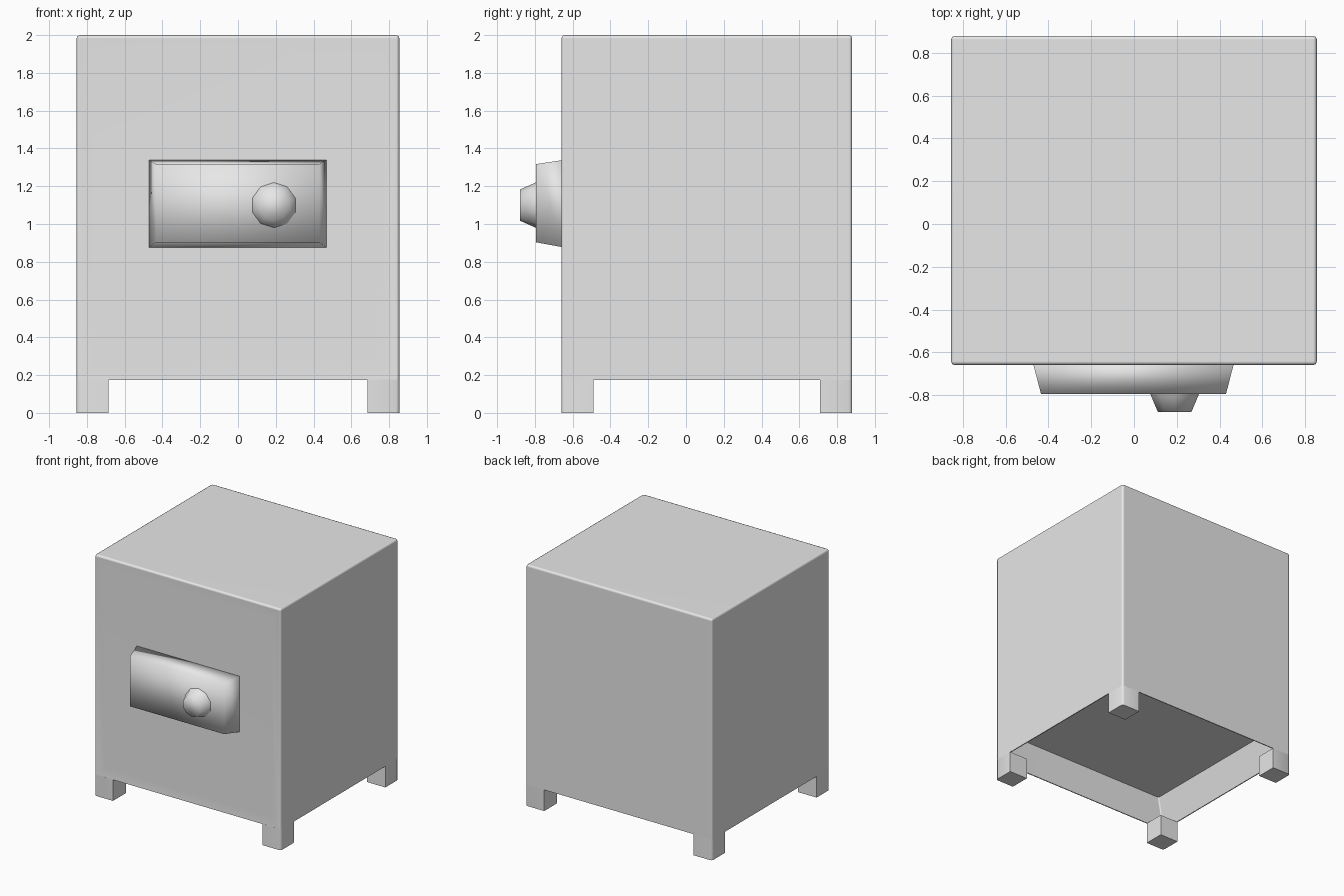
import bpy, bmesh, math
from mathutils import Matrix, Vector

cube = bpy.data.objects.get("Cube")
if cube:
    bpy.data.objects.remove(cube, do_unlink=True)

grey = bpy.data.materials.new("plain_grey")
grey.use_nodes = True
grey.diffuse_color = (0.8, 0.8, 0.8, 1)
grey.node_tree.nodes["Principled BSDF"].inputs["Base Color"].default_value = (0.8, 0.8, 0.8, 1)

HALF_W, FRONT, BACK, FLOOR, TOP = 0.855, -0.66, 0.88, 0.175, 2.0
LEG, ROUND = 0.17, 0.018


def box(bm, low, high):
    low, high = Vector(low), Vector(high)
    m = Matrix.Translation((low + high) / 2) @ Matrix.Diagonal((high - low).to_4d())
    bmesh.ops.create_cube(bm, size=1, matrix=m)


def face_towards(bm, direction):
    bm.normal_update()
    return max(bm.faces, key=lambda f: (f.normal.dot(Vector(direction)), f.calc_area()))


def finish(name, bm, angle):
    bmesh.ops.recalc_face_normals(bm, faces=bm.faces)
    mesh = bpy.data.meshes.new(name)
    bm.to_mesh(mesh)
    bm.free()
    mesh.materials.append(grey)
    obj = bpy.data.objects.new(name, mesh)
    bpy.context.collection.objects.link(obj)
    bpy.ops.object.select_all(action='DESELECT')
    obj.select_set(True)
    bpy.context.view_layer.objects.active = obj
    bpy.ops.object.shade_smooth_by_angle(angle=math.radians(angle))
    return obj


# Cabinet: rounded box, framed front, hollow underside
bm = bmesh.new()
box(bm, (-HALF_W, FRONT, FLOOR), (HALF_W, BACK, TOP))
rounded = [e for e in bm.edges if max(v.co.z for v in e.verts) > 1]
bmesh.ops.bevel(bm, geom=rounded, offset=ROUND, segments=2, profile=0.5, affect='EDGES')
door = face_towards(bm, (0, -1, 0))
bmesh.ops.inset_region(bm, faces=[door], thickness=0.1, depth=-0.01)
under = face_towards(bm, (0, 0, -1))
bmesh.ops.inset_region(bm, faces=[under], thickness=0.008)
hollow = bmesh.ops.extrude_discrete_faces(bm, faces=[under])["faces"][0]
for v in hollow.verts:
    v.co = Vector((v.co.x * 0.91, v.co.y * 0.95, FLOOR + 0.25))
cabinet = finish("cabinet", bm, 60)
cabinet.modifiers.new("even_shading", 'WEIGHTED_NORMAL').keep_sharp = True

# Four legs, rounded on the outer corner only
for side, sx in (("right", -1), ("left", 1)):
    for end, y0, outer_y in (("front", FRONT, FRONT), ("back", BACK - LEG, BACK)):
        bm = bmesh.new()
        x0, x1 = sorted((sx * HALF_W, sx * (HALF_W - LEG)))
        box(bm, (x0, y0, 0), (x1, y0 + LEG, FLOOR + 0.002))
        corner = [e for e in bm.edges if all(
            abs(v.co.x - sx * HALF_W) < 0.001 and abs(v.co.y - outer_y) < 0.001
            for v in e.verts)]
        bmesh.ops.bevel(bm, geom=corner, offset=ROUND, segments=2, profile=0.5, affect='EDGES')
        finish(f"{end}_{side}_leg", bm, 60)

# Tapered lock plate
bm = bmesh.new()
box(bm, (-0.475, -0.795, 0.875), (0.47, FRONT + 0.02, 1.34))
for v in face_towards(bm, (0, -1, 0)).verts:
    v.co.x *= 0.915
    v.co.z = 1.11 + (v.co.z - 1.1075) * 0.89
finish("lock_plate", bm, 100)

# Faceted tapered knob
bm = bmesh.new()
turn = Matrix.Translation((0.19, -0.835, 1.1)) @ Matrix.Rotation(math.pi / 2, 4, 'X')
bmesh.ops.create_cone(bm, cap_ends=True, segments=10, radius1=0.122, radius2=0.082,
                      depth=0.09, matrix=turn)
finish("knob", bm, 100)
